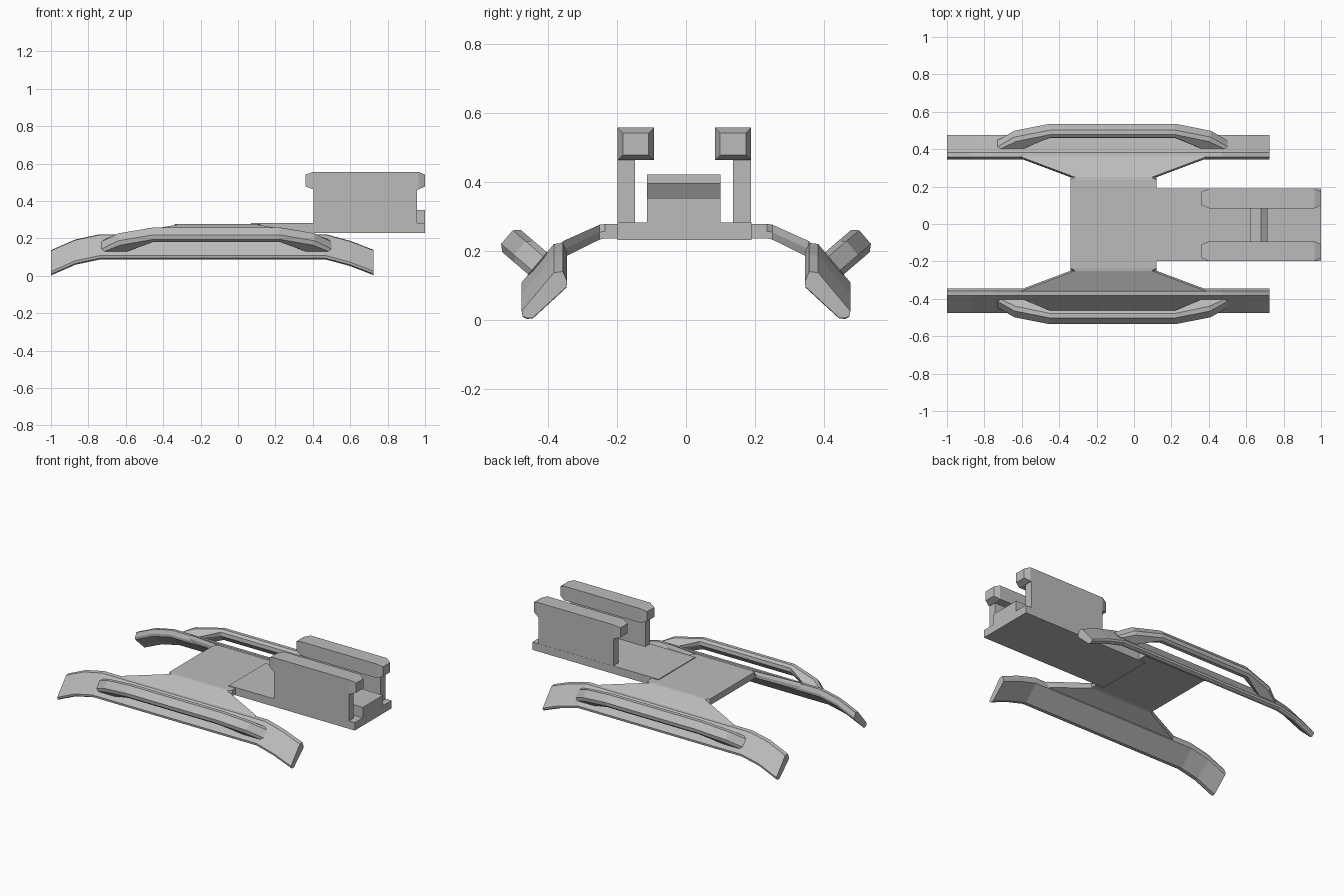
import bpy, bmesh
from mathutils import Vector

if "Cube" in bpy.data.objects:
    bpy.data.objects.remove(bpy.data.objects["Cube"])

grey = bpy.data.materials.new("plain_grey")
grey.diffuse_color = (0.5, 0.5, 0.5, 1)
grey.use_nodes = True
grey.node_tree.nodes["Principled BSDF"].inputs["Base Color"].default_value = grey.diffuse_color


def make(name, bm):
    bmesh.ops.recalc_face_normals(bm, faces=bm.faces)
    me = bpy.data.meshes.new(name)
    bm.to_mesh(me)
    bm.free()
    me.materials.append(grey)
    ob = bpy.data.objects.new(name, me)
    bpy.context.collection.objects.link(ob)
    return ob


def loft(name, rings):
    """Bridge equal-sized rings of points and cap both ends."""
    bm = bmesh.new()
    vs = [[bm.verts.new(p) for p in r] for r in rings]
    n = len(vs[0])
    for a, b in zip(vs, vs[1:]):
        for i in range(n):
            j = (i + 1) % n
            bm.faces.new((a[i], a[j], b[j], b[i]))
    bm.faces.new(vs[0])
    bm.faces.new(vs[-1])
    return make(name, bm)


def box(name, x0, x1, y0, y1, z0, z1):
    return loft(name, [[(x, y0, z0), (x, y1, z0), (x, y1, z1), (x, y0, z1)] for x in (x0, x1)])


# Hull plate with arms that widen and slope down to the fenders
# half-station: y, x start, x end, bottom, top, top edge inset
half = [(0.235, -0.34, 0.12, 0.235, 0.277, 0.0),
        (0.25, -0.34, 0.12, 0.232, 0.275, 0.025),
        (0.355, -0.62, 0.40, 0.18, 0.228, 0.025),
        (0.375, -0.64, 0.42, 0.17, 0.212, 0.025)]
stations = [(-s[0],) + s[1:] for s in reversed(half)] + half
loft("hull_plate", [[(a, y, b), (e, y, b), (e, y, (b + t) / 2), (e - i, y, t),
                     (a + i, y, t), (a, y, (b + t) / 2)]
                    for y, a, e, b, t, i in stations])

# Fenders: slanted slab swept along x, drooping at both ends
section = [(0.345, 0.195), (0.357, 0.222), (0.383, 0.219), (0.476, 0.108),
           (0.474, 0.094), (0.462, 0.087), (0.444, 0.088), (0.346, 0.178)]
droop = [(-1.0, -0.085), (-0.87, -0.028), (-0.74, 0), (0.47, 0), (0.6, -0.035), (0.724, -0.083)]

# Raised rails: arch profile given along x and along the fender normal
arch = [(-0.73, 0.0), (-0.64, 0.068), (-0.45, 0.117), (0.22, 0.117), (0.41, 0.068), (0.5, 0.0),
        (0.48, -0.015), (0.37, -0.005), (0.22, 0.06), (-0.45, 0.06), (-0.6, -0.005), (-0.71, -0.015)]
widths = [(-0.042, 0.018), (-0.026, 0.0), (0.026, 0.0), (0.042, 0.018)]


def shrink(x, n, d):
    """Narrow the arch band toward its middle line to chamfer its edges."""
    if n > 0.1:
        return x, n - d
    if n > 0.064:
        return x + (d * 0.5 if x < 0 else -d * 0.5), n - d
    if n > 0.05:
        return x, n + d
    return x + (d if x < -0.65 else -d if x > 0.42 else 0), n


for side, label in ((-1, "front"), (1, "back")):
    loft(label + "_fender", [[(x, side * y, z + dz) for y, z in section] for x, dz in droop])
    rings = []
    for t, d in widths:
        ring = []
        for x, n in arch:
            x, n = shrink(x, n, d)
            ring.append((x, side * (0.43 + 0.76 * n + 0.65 * t), 0.163 + 0.65 * n - 0.76 * t))
        rings.append(ring)
    loft(label + "_rail", rings)

# Tail base
box("tail_base", 0.07, 1.0, -0.198, 0.19, 0.23, 0.282)

# Stepped block between the tail walls
step = [(0.62, 0.27), (1.0, 0.27), (1.0, 0.352), (0.69, 0.352), (0.715, 0.395), (0.68, 0.42), (0.62, 0.42)]
loft("tail_block", [[(x, y, z) for x, z in step] for y in (-0.113, 0.1)])

# Tail walls, each with a wider capping bar that tapers at both ends
for label, w0, w1, c0, c1 in (("front", -0.198, -0.148, -0.198, -0.093),
                              ("back", 0.136, 0.189, 0.084, 0.189)):
    box(label + "_tail_wall", 0.403, 0.957, w0, w1, 0.27, 0.48)
    rings = []
    for x, i in ((0.362, 0.015), (0.402, 0.0), (0.965, 0.0), (1.0, 0.015)):
        rings.append([(x, c0 + i, 0.462 + i), (x, c1 - i, 0.462 + i),
                      (x, c1 - i, 0.556 - i), (x, c0 + i, 0.556 - i)])
    loft(label + "_tail_cap", rings)
